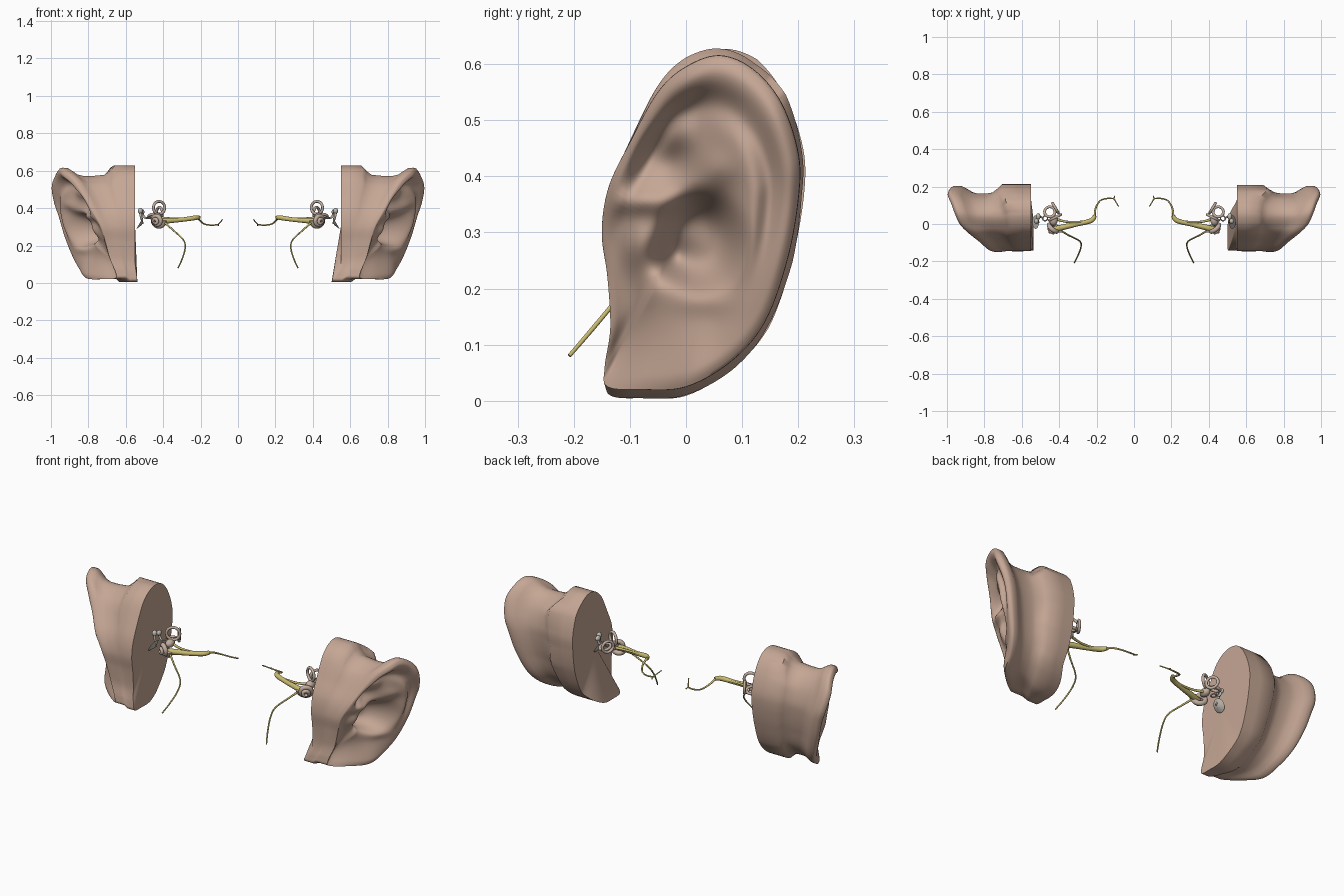
import bpy, bmesh, math, random
from mathutils import Vector, Matrix

if "Cube" in bpy.data.objects:
    bpy.data.objects.remove(bpy.data.objects["Cube"])

random.seed(3)


def material(name, col):
    m = bpy.data.materials.new(name)
    m.diffuse_color = (*col, 1)
    m.use_nodes = True
    m.node_tree.nodes["Principled BSDF"].inputs["Base Color"].default_value = m.diffuse_color
    return m


SKIN = material("skin", (0.56, 0.385, 0.30))
BONE = material("bone", (0.54, 0.50, 0.44))
LABYRINTH = material("labyrinth", (0.54, 0.42, 0.35))
NERVE = material("nerve", (0.58, 0.49, 0.16))


def smooth_path(pts, n, closed=False):
    """Catmull-Rom through tuples of any length."""
    k, out = len(pts), []
    get = (lambda i: pts[i % k]) if closed else (lambda i: pts[max(0, min(k - 1, i))])
    for i in range(k if closed else k - 1):
        a, b, c, d = get(i - 1), get(i), get(i + 1), get(i + 2)
        for j in range(n):
            t = j / n
            out.append(tuple(0.5 * (2 * q + (r - p) * t + (2 * p - 5 * q + 4 * r - s) * t * t
                                    + (3 * q - p - 3 * r + s) * t ** 3)
                             for p, q, r, s in zip(a, b, c, d)))
    if not closed:
        out.append(tuple(pts[-1]))
    return out


def step(a, b, v):
    t = max(0.0, min(1.0, (v - a) / (b - a)))
    return t * t * (3 - 2 * t)


def link_bmesh(name, bm, mat, angle=40):
    bmesh.ops.recalc_face_normals(bm, faces=bm.faces)
    me = bpy.data.meshes.new(name)
    bm.to_mesh(me)
    bm.free()
    ob = bpy.data.objects.new(name, me)
    me.materials.append(mat)
    bpy.context.collection.objects.link(ob)
    bpy.ops.object.select_all(action='DESELECT')
    ob.select_set(True)
    bpy.context.view_layer.objects.active = ob
    bpy.ops.object.shade_smooth_by_angle(angle=math.radians(angle))
    return ob


def tube(name, side, pts, mat, closed=False, n=6):
    """Round tube through (x, y, z, radius) points."""
    path = smooth_path(pts, n, closed)
    cu = bpy.data.curves.new(name, 'CURVE')
    cu.dimensions = '3D'
    cu.bevel_depth = 1.0
    cu.bevel_resolution = 3
    cu.use_fill_caps = True
    sp = cu.splines.new('POLY')
    sp.points.add(len(path) - 1)
    for p, (x, y, z, r) in zip(sp.points, path):
        p.co = (side * x, y, z, 1)
        p.radius = r
    sp.use_cyclic_u = closed
    cu.materials.append(mat)
    ob = bpy.data.objects.new(name, cu)
    bpy.context.collection.objects.link(ob)


def blob(name, side, loc, size, mat):
    bm = bmesh.new()
    bmesh.ops.create_uvsphere(bm, u_segments=16, v_segments=10, radius=1)
    bm.transform(Matrix.Translation((side * loc[0], loc[1], loc[2])) @ Matrix.Diagonal((*size, 1)))
    link_bmesh(name, bm, mat, 60)


def ring(centre, u, v, r, thick, n=10):
    c, u, v = Vector(centre), Vector(u).normalized(), Vector(v).normalized()
    return [(*(c + r * (math.cos(a) * u + math.sin(a) * v)), thick)
            for a in (2 * math.pi * i / n for i in range(n))]


# Ear outline: y, z, outward x of the rim, helix strength
OUTLINE = [(-.15, .30, .74, 0), (-.138, .38, .785, .2), (-.10, .46, .83, .6), (-.05, .55, .89, 1),
           (0, .595, .935, 1), (.06, .615, .96, 1), (.12, .59, .98, 1), (.17, .53, .998, 1),
           (.20, .44, .985, 1), (.20, .36, .96, .8), (.18, .25, .93, .5), (.14, .14, .89, .1),
           (.08, .07, .855, 0), (0, .025, .82, 0), (-.08, .02, .74, 0), (-.14, .025, .66, 0),
           (-.145, .06, .66, 0), (-.135, .13, .69, 0), (-.14, .22, .715, 0)]
# Relief of the bowl, folds and tragus: y, z, y radius, z radius, height, wall power
RELIEF = [(.025, .285, .066, .075, -.115, 2), (-.03, .25, .035, .035, -.05, 1), (-.04, .43, .05, .045, -.05, 1),
          (.02, .50, .045, .045, -.03, 1), (.11, .31, .03, .09, .02, 1), (.055, .41, .035, .035, .02, 1),
          (-.085, .275, .028, .045, .025, 1), (.03, .18, .05, .025, .012, 1), (-.08, .355, .06, .022, .022, 1)]
# Back rings: fraction of depth, inset, block overhang
BACK = [(.94, -.003, 0), (.89, .0, 0), (.83, .05, 0), (.76, .115, 0), (.68, .145, 0), (.56, .145, 0),
        (.48, .13, .1), (.41, .07, .6), (.35, 0, 1), (.15, 0, 1), (0, 0, 1)]
CY, CZ, INNER = 0.0, 0.30, 0.55


def outer_ear(name, side, foot):
    prof = smooth_path(OUTLINE, 7, True)
    rings, n = [], len(prof)
    # sculpted outer surface, centre to rim
    for i in range(1, 49):
        t = i / 48
        row = []
        for y0, z0, rim, h in prof:
            y, z = CY + t * (y0 - CY), CZ + t * (z0 - CZ)
            base = .766 + .64 * y + .18 * z
            x = base + (rim - base) * step(.3, .95, t)
            fade = 1 - step(.8, 1, t)
            for fy, fz, ry, rz, amp, power in RELIEF:
                r2 = ((y - fy) / ry) ** 2 + ((z - fz) / rz) ** 2
                x += fade * amp * math.exp(-r2 ** power)
            x -= h * .030 * math.exp(-((t - .74) / .10) ** 2)
            x -= .035 * (rim - INNER) * max(0, (t - .9) / .1) ** 2
            row.append((x, y, z))
        rings.append(row)
    # back of the ear and the faceted block of skin behind it
    jitter = [random.uniform(-.018, .014) for _ in range(n // 7 + 1)]
    for f, inset, over in BACK:
        row = []
        for k, (y0, z0, rim, h) in enumerate(prof):
            w = max(0, min(1, (rim - .7) / .22))
            u = k % 7 / 7
            j = over * w * (jitter[k // 7] * (1 - u) + jitter[(k // 7 + 1) % (n // 7)] * u)
            y = CY + (y0 - CY) * (1 - 1.35 * inset * w + (.04 if y0 > 0 else -.03) * over + j)
            z = CZ + (z0 - CZ) * (1 - .95 * inset * w + .055 * over + j)
            reach = 1 - .15 * step(.5, .6, z0) + j * 6
            x = INNER + f * (reach if over else 1) * (rim - INNER)
            x -= foot * (1 - step(.0, .11, z)) * (1 - f)
            row.append((x, y, max(0, z)))
        rings.append(row)
    bm = bmesh.new()
    vs = [[bm.verts.new((side * x, y, z)) for x, y, z in row] for row in rings]
    for a, b in zip(vs, vs[1:]):
        for k in range(n):
            bm.faces.new((a[k], a[(k + 1) % n], b[(k + 1) % n], b[k]))
    bm.faces.new(vs[0])
    mid = bm.verts.new((side * INNER, CY, CZ))
    for k in range(n):
        bm.faces.new((vs[-1][k], vs[-1][(k + 1) % n], mid))
    link_bmesh(name, bm, SKIN, 55)


for side, tag, foot in ((1, "left", .05), (-1, "right", .012)):
    outer_ear(tag + "_outer_ear", side, foot)

    # eardrum: shallow tilted cone
    bm = bmesh.new()
    bmesh.ops.create_cone(bm, segments=24, radius1=.036, radius2=.004, depth=.014, cap_ends=True)
    bm.transform(Matrix.Translation((side * .52, .01, .315)) @ Matrix.Rotation(side * math.radians(-120), 4, 'Y'))
    link_bmesh(tag + "_eardrum", bm, BONE)

    # ossicles
    blob(tag + "_malleus_head", side, (.522, .015, .385), (.013, .014, .016), BONE)
    tube(tag + "_malleus_handle", side, [(.522, .015, .385, .009), (.518, .012, .35, .006), (.508, .01, .315, .004)], BONE)
    blob(tag + "_incus_body", side, (.512, .04, .38), (.012, .018, .014), BONE)
    tube(tag + "_incus_leg", side, [(.512, .04, .38, .009), (.505, .04, .355, .006), (.487, .032, .345, .004)], BONE)
    tube(tag + "_stapes", side, ring((.475, .03, .347), (1, 0, 0), (0, 1, .2), .013, .0035), BONE, True, 3)

    # semicircular canals and vestibule
    blob(tag + "_vestibule", side, (.43, .02, .352), (.022, .03, .022), LABYRINTH)
    for part, c, u, v, r in (("superior", (.422, .035, .402), (1, -.5, 0), (0, 0, 1), .034),
                             ("posterior", (.42, .085, .375), (.6, 1, 0), (0, 0, 1), .03),
                             ("lateral", (.45, .065, .36), (1, 0, -.1), (0, 1, -.3), .028)):
        tube(f"{tag}_{part}_canal", side, ring(c, u, v, r, .0075), LABYRINTH, True, 3)

    # cochlea: tapering spiral
    coil = []
    axis = Vector((.5, -.8, -.25)).normalized()
    e1 = axis.cross(Vector((0, 0, 1))).normalized()
    e2 = axis.cross(e1)
    for i in range(26):
        q, a = i / 25, i / 25 * 5 * math.pi
        p = Vector((.425, -.015, .335)) + axis * .04 * q + (.03 * (1 - q) + .005) * (math.cos(a) * e1 + math.sin(a) * e2)
        coil.append((*p, .014 - .006 * q))
    tube(tag + "_cochlea", side, coil, LABYRINTH, n=3)

    # nerves
    tube(tag + "_auditory_nerve", side, [(.43, -.03, .325, .016), (.37, -.015, .333, .015), (.30, 0, .338, .012),
                                         (.23, .018, .348, .013), (.208, .045, .35, .010)], NERVE)
    tube(tag + "_nerve_stem", side, [(.21, .04, .35, .006), (.205, .085, .335, .005), (.18, .125, .315, .004),
                                     (.14, .137, .309, .004), (.105, .135, .312, .0035)], NERVE)
    tube(tag + "_nerve_fork_front", side, [(.107, .135, .312, .0035), (.095, .115, .325, .003), (.083, .095, .338, .003)], NERVE)
    tube(tag + "_nerve_fork_back", side, [(.107, .135, .312, .0035), (.104, .15, .306, .003)], NERVE)
    tube(tag + "_vestibular_nerve", side, [(.43, .03, .35, .008), (.36, .012, .345, .006), (.28, .012, .345, .006),
                                           (.22, .025, .348, .007)], NERVE)
    tube(tag + "_facial_nerve", side, [(.40, -.03, .33, .006), (.35, -.06, .285, .0045), (.292, -.09, .23, .004),
                                       (.283, -.12, .185, .004), (.298, -.165, .13, .004), (.32, -.208, .08, .0035)], NERVE)
